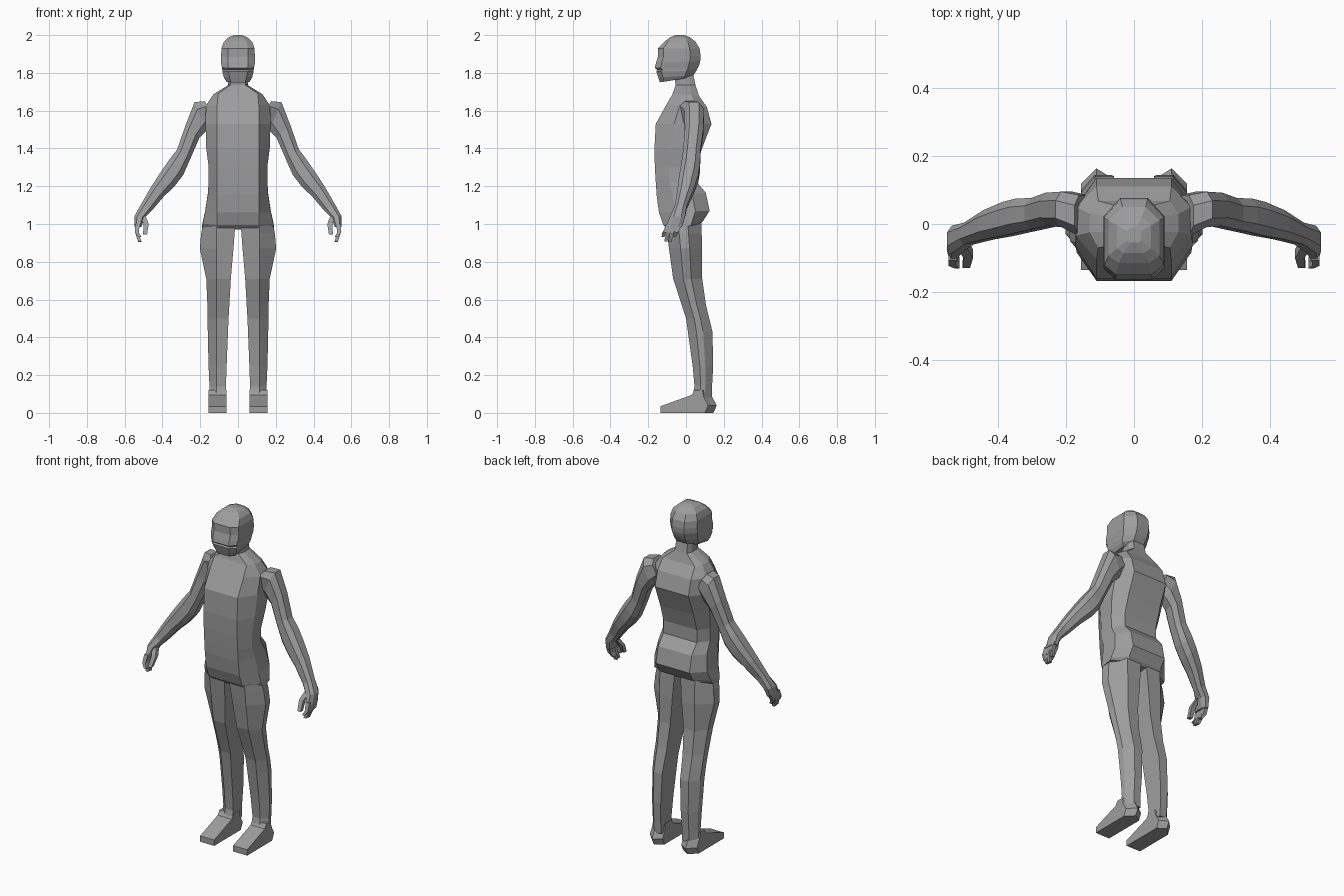
import bpy, bmesh
from mathutils import Vector

grey = bpy.data.materials.new("dark_grey")
grey.diffuse_color = (.34, .34, .34, 1)


def make(name, bm, mirror=False):
    bmesh.ops.recalc_face_normals(bm, faces=bm.faces)
    me = bpy.data.meshes.new(name)
    bm.to_mesh(me)
    bm.free()
    me.materials.append(grey)
    ob = bpy.data.objects.new(name, me)
    bpy.context.collection.objects.link(ob)
    if mirror:
        ob.modifiers.new("Mirror", 'MIRROR').use_mirror_merge = False
    return ob


def loft(name, rings, mirror=False):
    """Skin a list of equal-length point rings and cap both ends."""
    bm = bmesh.new()
    vs = [[bm.verts.new(p) for p in r] for r in rings]
    n = len(vs[0])
    for a, b in zip(vs, vs[1:]):
        for i in range(n):
            j = (i + 1) % n
            bm.faces.new((a[i], a[j], b[j], b[i]))
    bm.faces.new(vs[0])
    bm.faces.new(vs[-1])
    return make(name, bm, mirror)


def body_ring(z, zb, a, b, yf, yb, ab=None, s0=.33, s1=.72):
    """Eight-sided symmetric section: front half width a, side b, back ab."""
    d = yb - yf
    half = [(a, yf), (b, yf + s0 * d), (b, yf + s1 * d), (ab or a, yb)]
    pts = half + [(-x, y) for x, y in reversed(half)]
    return [(x, y, z + (zb - z) * (y - yf) / d) for x, y in pts]


def limb_ring(outer, inner, y, d):
    """Eight-sided section spanning outer to inner (x, z) points, depth 2d."""
    o, i = Vector((outer[0], y, outer[1])), Vector((inner[0], y, inner[1]))
    c, u, v = (o + i) / 2, (o - i) / 2, Vector((0, d, 0))
    k = .5
    return [c + u * p + v * q for p, q in
            ((1, -k), (1, k), (k, 1), (-k, 1), (-1, k), (-1, -k), (-k, -1), (k, -1))]


# Torso: pelvis up to shoulders and neck (z front, z back, a, b, yf, yb)
torso = [
    (.97, 1.00, .10, .19, -.095, .075),
    (.995, 1.015, .11, .187, -.12, .09),
    (1.06, 1.07, .11, .174, -.143, .125),
    (1.15, 1.165, .11, .16, -.155, .105),
    (1.22, 1.225, .11, .155, -.16, .055),
    (1.30, 1.30, .11, .155, -.165, .055),
    (1.40, 1.40, .11, .168, -.167, .085),
    (1.53, 1.53, .11, .172, -.16, .135),
    (1.63, 1.62, .11, .17, -.105, .11),
    (1.69, 1.68, .105, .13, -.07, .068),
    (1.735, 1.735, .04, .052, -.055, .05),
    (1.81, 1.81, .036, .05, -.065, .035),
]
loft("torso", [body_ring(*r) for r in torso])

# Head: tilted sections from chin to crown (z front, z back, side width, yf, yb)
head = [
    (1.75, 1.775, .062, -.138, .02),
    (1.775, 1.788, .075, -.147, .04),
    (1.808, 1.812, .083, -.158, .055),
    (1.816, 1.82, .083, -.152, .06),
    (1.826, 1.838, .085, -.165, .068),
    (1.852, 1.86, .089, -.159, .075),
    (1.885, 1.89, .089, -.149, .077),
    (1.93, 1.93, .088, -.149, .072),
    (1.965, 1.965, .075, -.115, .05),
    (1.988, 1.988, .05, -.085, .022),
    (2.0, 2.0, .02, -.055, -.01),
]
loft("head", [body_ring(z, zb, w * .6, w, yf, yb, w * .45, .13, .76)
              for z, zb, w, yf, yb in head])

# Legs: sections with a single outer ridge (z, inner x, outer x, yf, yb)
legs = [
    (1.03, .012, .18, -.11, .08),
    (.95, .018, .195, -.10, .083),
    (.87, .024, .202, -.09, .086),
    (.71, .038, .168, -.068, .086),
    (.57, .046, .162, -.022, .106),
    (.50, .05, .162, 0, .123),
    (.43, .053, .16, .01, .14),
    (.25, .06, .156, .035, .144),
    (.14, .064, .151, .045, .138),
    (.07, .062, .155, .03, .137),
]


def leg_ring(z, xi, xo, yf, yb):
    xm, d = min(.115, xo - .03), yb - yf
    return [(xi, yf, z), (xm, yf, z), (xo, yf + .35 * d, z),
            (xo - .004, yf + .62 * d, z), (xm, yb, z), (xi + .006, yb, z)]


loft("leg", [leg_ring(*r) for r in legs], True)

# Feet: side profile lofted across the width, with a pointed heel
foot = [(.046, .12), (.03, .095), (-.135, .035), (-.135, 0), (.145, 0),
        (.163, .04), (.138, .085), (.132, .12)]
loft("foot", [[(x, y - (cut if y > .1 else 0), z) for y, z in foot]
              for x, cut in ((.062, .03), (.11, 0), (.155, .045))], True)

# Arms: outer and inner (x, z), centre y, half depth
arms = [
    ((.175, 1.65), (.12, 1.55), .025, .06),
    ((.23, 1.645), (.165, 1.495), .043, .052),
    ((.277, 1.525), (.205, 1.455), .043, .049),
    ((.322, 1.395), (.248, 1.355), .03, .046),
    ((.364, 1.34), (.29, 1.26), .025, .05),
    ((.402, 1.285), (.336, 1.20), .015, .05),
    ((.458, 1.20), (.393, 1.145), -.002, .043),
    ((.513, 1.105), (.457, 1.07), -.028, .032),
]
loft("arm", [limb_ring(*r) for r in arms], True)

# Palms
palm = [
    ((.513, 1.105), (.457, 1.07), -.028, .032),
    ((.549, 1.04), (.492, 1.035), -.045, .04),
    ((.548, .985), (.512, .985), -.064, .043),
]
loft("palm", [limb_ring(*r) for r in palm], True)


# Fingers and thumb: tapered square rods along three-point paths
def rod(name, path, r):
    rings = []
    for k, p in enumerate(path):
        s = r * (1 - .15 * k)
        rings.append([(p[0] + i * s, p[1] + j * s, p[2])
                      for i, j in ((-1, -1), (1, -1), (1, 1), (-1, 1))])
    loft(name, rings, True)


for y0, y1, z1 in ((-.094, -.122, .93), (-.073, -.107, .908),
                   (-.053, -.086, .905), (-.033, -.062, .93)):
    rod("finger", [(.532, y0, 1.0), (.535, (y0 + y1) / 2 - .004, .955),
                   (.52, y1, z1)], .0118)
rod("thumb", [(.505, -.055, 1.045), (.486, -.088, 1.0), (.492, -.118, .945)], .0155)
